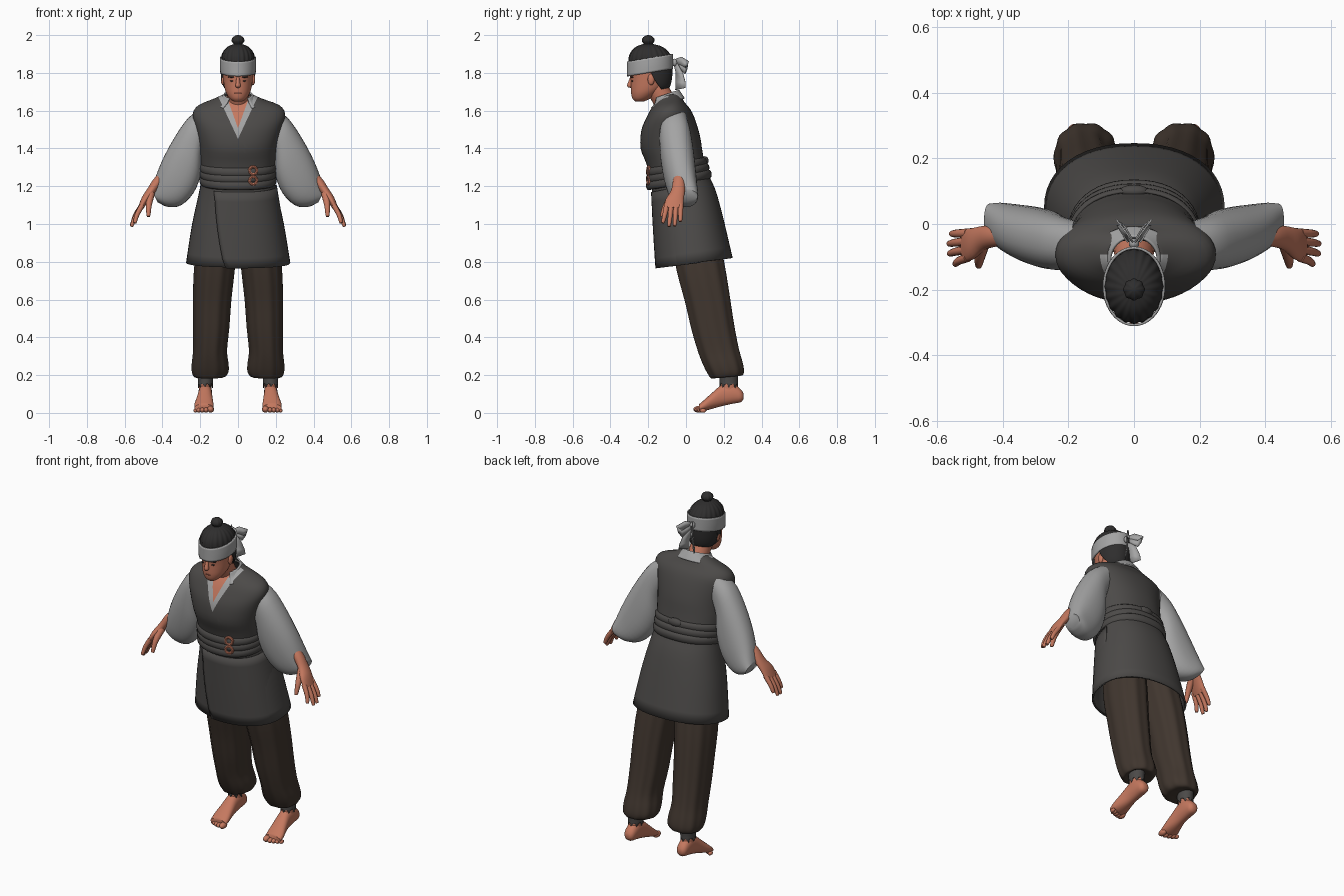
import bpy, bmesh, math
from mathutils import Vector, Matrix


def material(name, rgb):
    m = bpy.data.materials.new(name)
    m.diffuse_color = (*rgb, 1)
    return m


VEST = material("charcoal cloth", (0.072, 0.068, 0.065))
SHIRT = material("grey linen", (0.37, 0.37, 0.37))
SKIN = material("tan skin", (0.56, 0.19, 0.115))
PANTS = material("dark brown cloth", (0.052, 0.037, 0.028))
HAIR = material("black hair", (0.028, 0.027, 0.027))
LIPS = material("lips", (0.33, 0.10, 0.07))


def finish(name, bm, mat, thick=0):
    bmesh.ops.recalc_face_normals(bm, faces=bm.faces[:])
    me = bpy.data.meshes.new(name)
    bm.to_mesh(me)
    bm.free()
    me.materials.append(mat)
    for p in me.polygons:
        p.use_smooth = True
    me.set_sharp_from_angle(angle=math.radians(50))
    ob = bpy.data.objects.new(name, me)
    bpy.context.collection.objects.link(ob)
    if thick:
        mod = ob.modifiers.new("thickness", 'SOLIDIFY')
        mod.thickness, mod.offset = thick, 0
    return ob


# A section is a centre and two half-axis vectors, as nine numbers
def level(z, yf, yb, x0, x1, slope=0.0):
    ry = (yb - yf) / 2
    return ((x0 + x1) / 2, (yf + yb) / 2, z, (x1 - x0) / 2, 0, 0, 0, ry, slope * ry)


def refine(secs, k):
    out = []
    for i in range(len(secs) - 1):
        q = [secs[max(i - 1, 0)], secs[i], secs[i + 1], secs[min(i + 2, len(secs) - 1)]]
        for j in range(k):
            t = j / k
            out.append([0.5 * (2 * b + (c - a) * t + (2 * a - 5 * b + 4 * c - d) * t * t
                               + (3 * b - a - 3 * c + d) * t ** 3) for a, b, c, d in zip(*q)])
    return out + [list(secs[-1])]


def loft(name, secs, mat, n=32, k=3, arc=(0, 0, 360), caps=True, e=1.0,
         ripple=(0, 1), thick=0, zig=0, s=1):
    """Skin over sections; arc = start angle at first and last section, end angle."""
    bm = bmesh.new()
    secs = refine(secs, k)
    closed = arc[2] - arc[0] >= 360
    rows = []
    for i, q in enumerate(secs):
        c, a, b = Vector(q[:3]), Vector(q[3:6]), Vector(q[6:])
        t0 = arc[0] + (arc[1] - arc[0]) * i / (len(secs) - 1)
        row = []
        for j in range(n if closed else n + 1):
            th = math.radians(t0 + (arc[2] - t0) * j / n)
            r = 1 + ripple[0] * math.cos(ripple[1] * th)
            u, v = math.cos(th), math.sin(th)
            p = c + (a * math.copysign(abs(u) ** e, u) + b * math.copysign(abs(v) ** e, v)) * r
            if i == len(secs) - 1:
                p.z += zig * (j % 3 - 1)
            row.append(bm.verts.new((p.x * s, p.y, p.z)))
        rows.append(row)
    for r0, r1 in zip(rows, rows[1:]):
        for j in range(n):
            m = (j + 1) % len(r0)
            bm.faces.new((r0[j], r0[m], r1[m], r1[j]))
    if caps:
        bm.faces.new(rows[0][::-1])
        bm.faces.new(rows[-1])
    return finish(name, bm, mat, thick)


def tube(name, pts, radii, mat, s=1, n=12):
    pts = [Vector(p) for p in pts]
    d = (pts[-1] - pts[-2]).normalized()
    pts.append(pts[-1] + d * radii[-1] * 0.6)
    radii = list(radii) + [radii[-1] * 0.45]
    secs = []
    for i, p in enumerate(pts):
        d = pts[min(i + 1, len(pts) - 1)] - pts[max(i - 1, 0)]
        q = d.to_track_quat('Z', 'Y')
        secs.append((*p, *(q @ Vector((radii[i], 0, 0))), *(q @ Vector((0, radii[i], 0)))))
    return loft(name, secs, mat, n=n, k=3, s=s)


def ball(name, c, r, mat, n=16):
    bm = bmesh.new()
    bmesh.ops.create_uvsphere(bm, u_segments=n, v_segments=n // 2 + 2, radius=1,
                              matrix=Matrix.Translation(c) @ Matrix.Diagonal((*r, 1)))
    return finish(name, bm, mat)


def ribbon(name, pts, widths, mat, s=1):
    bm = bmesh.new()
    rows = [[bm.verts.new(((x + o * w[0]) * s, y + o * w[1], z + o * w[2])) for o in (-1, 1)]
            for (x, y, z), w in zip(pts, widths)]
    for a, b in zip(rows, rows[1:]):
        bm.faces.new((a[0], a[1], b[1], b[0]))
    return finish(name, bm, mat, 0.005)


# Vest with skirt: open at the hem, leaning forward
vest = loft("vest", [
    level(0.795, -0.15, 0.242, -0.27, 0.272, 0.125), level(1.0, -0.163, 0.192, -0.238, 0.238, 0.18),
    level(1.15, -0.172, 0.15, -0.205, 0.205, 0.2), level(1.25, -0.18, 0.105, -0.188, 0.188, 0.2),
    level(1.35, -0.205, 0.083, -0.195, 0.197, 0.2), level(1.43, -0.235, 0.07, -0.202, 0.206, 0.2),
    level(1.52, -0.232, 0.045, -0.222, 0.23, 0.2), level(1.58, -0.207, 0.02, -0.235, 0.245, 0.2),
    level(1.622, -0.182, -0.01, -0.208, 0.218, 0.2), level(1.655, -0.155, -0.028, -0.13, 0.13, 0.2),
    level(1.68, -0.14, -0.045, -0.075, 0.075, 0.2)], VEST, n=48, caps=False, e=0.9, thick=0.01)
vest.data.materials.append(SHIRT)
vest.data.materials.append(SKIN)
# V neck: cut slanted lines into the chest, colour the shirt and skin inside them
V = ((1.45, 0.47), (1.505, 0.36))
bm = bmesh.new()
bm.from_mesh(vest.data)
for apex, w in V:
    for s in (-1, 1):
        fs = [f for f in bm.faces if f.calc_center_median().z > 1.38 and f.calc_center_median().y < -0.08]
        geom = list({x for f in fs for x in (*f.verts, *f.edges)}) + fs
        bmesh.ops.bisect_plane(bm, geom=geom, plane_co=(0, 0, apex), plane_no=(s, 0, -w))
for f in bm.faces:
    c = f.calc_center_median()
    if c.y < -0.09:
        for i, (apex, w) in enumerate(V):
            if abs(c.x) < w * (c.z - apex):
                f.material_index = i + 1
bm.to_mesh(vest.data)
bm.free()

# Overlapping front flap of the skirt, its hidden edge sinking into the side
loft("skirt_flap", [
    level(1.20, -0.182, 0.135, -0.205, 0.203, 0.2), level(1.0, -0.172, 0.185, -0.243, 0.236, 0.18),
    level(0.79, -0.159, 0.232, -0.277, 0.269, 0.125)], VEST, n=24, arc=(-126, -101, 10),
    caps=False, e=0.9, thick=0.006)

# Folded sash around the waist, knot and two small rings
for i, z in enumerate((1.235, 1.27, 1.303)):
    loft("sash_fold", [level(z + dz, -0.197 - o, 0.097 + 0.012 * (2 - i) + o, -0.19 - o, 0.19 + o, 0.18)
                       for dz, o in ((-0.024, 0.0), (-0.014, 0.009), (0.008, 0.01), (0.02, 0.0))],
         VEST, n=48, k=2, caps=False, e=0.9, thick=0.008)
ball("sash_knot", (0, 0.1, 1.335), (0.045, 0.02, 0.024), VEST)
for z in (1.283, 1.23):
    bpy.ops.mesh.primitive_torus_add(location=(0.08, -0.198, z), rotation=(math.pi / 2, 0, 0.25),
                                     major_radius=0.02, minor_radius=0.008,
                                     major_segments=20, minor_segments=8)
    bpy.context.object.name = "sash_ring"
    bpy.context.object.data.materials.append(SKIN)

# Neck, collar and head
tube("neck", [(0, -0.08, 1.58), (0, -0.12, 1.66), (0, -0.17, 1.75)], (0.062, 0.057, 0.057), SKIN, n=24)
loft("collar", [level(1.635, -0.20, -0.01, -0.125, 0.125, 0.3), level(1.66, -0.18, -0.025, -0.092, 0.092, 0.35),
                level(1.685, -0.175, -0.04, -0.072, 0.072, 0.35)], SHIRT,
     arc=(-55, -45, 232), caps=False, thick=0.008)
loft("head", [level(z, f, b, -x, x) for z, f, b, x in (
    (1.648, -0.268, -0.225, 0.022), (1.663, -0.283, -0.19, 0.043), (1.69, -0.290, -0.15, 0.061),
    (1.72, -0.292, -0.115, 0.071), (1.76, -0.293, -0.095, 0.077), (1.81, -0.299, -0.085, 0.081),
    (1.86, -0.298, -0.085, 0.084), (1.90, -0.28, -0.11, 0.07))], SKIN, n=40)
tube("nose", [(0, -0.285, 1.782), (0, -0.295, 1.75), (0, -0.298, 1.73)], (0.008, 0.011, 0.014), SKIN)
ball("mouth", (0, -0.285, 1.694), (0.02, 0.007, 0.005), LIPS)
for s in (-1, 1):
    ball("eye", (0.033 * s, -0.284, 1.757), (0.011, 0.005, 0.004), HAIR)
    ball("eyebrow", (0.034 * s, -0.286, 1.778), (0.02, 0.008, 0.004), HAIR)
    ball("ear", (0.08 * s, -0.185, 1.765), (0.011, 0.018, 0.03), SKIN)

# Hair: combed cap, back of the head, sideburns, top knot
loft("hair_cap", [level(z, f, b, -x, x) for z, f, b, x in (
    (1.83, -0.302, -0.08, 0.086), (1.88, -0.302, -0.078, 0.088), (1.915, -0.287, -0.098, 0.076),
    (1.94, -0.26, -0.13, 0.052), (1.953, -0.225, -0.175, 0.02))], HAIR, n=120, ripple=(0.022, 20))
HAIR_BACK = [level(z, f, b, -x, x) for z, f, b, x in (
    (1.85, -0.30, -0.076, 0.087), (1.78, -0.295, -0.079, 0.085), (1.735, -0.27, -0.088, 0.075),
    (1.715, -0.24, -0.10, 0.06))]
loft("hair_back", HAIR_BACK, HAIR, n=60, arc=(-8, 35, 170), caps=False, thick=0.012)
loft("hair_side", HAIR_BACK, HAIR, n=60, arc=(10, 35, 188), caps=False, thick=0.011)
loft("top_knot", [level(z, -0.2 - r, -0.2 + r, -r, r) for z, r in (
    (1.94, 0.028), (1.952, 0.022), (1.968, 0.032), (1.984, 0.029), (1.995, 0.017), (2.0, 0.005))],
    HAIR, n=48, ripple=(0.05, 8))

# Headband with knot, bow loops and tails
loft("headband", [level(z, -0.308, -0.073, -x, x, 0.17) for z, x in
                  ((1.802, 0.09), (1.84, 0.092), (1.88, 0.091))], SHIRT, n=48, caps=False, thick=0.008)
ball("headband_knot", (0, -0.06, 1.855), (0.016, 0.016, 0.02), SHIRT)
for s in (-1, 1):
    ribbon("bow_loop", [(0.0, -0.06, 1.86), (0.025, -0.025, 1.863), (0.05, 0.01, 1.842),
                        (0.03, -0.005, 1.815), (0.0, -0.055, 1.85)],
           [(0, 0, 0.012), (0, 0, 0.022), (0.004, 0.004, 0.02), (0, 0, 0.02), (0, 0, 0.01)], SHIRT, s)
    ribbon("bow_tail", [(0.005, -0.055, 1.85), (0.018, -0.035, 1.80), (0.03, -0.028, 1.75), (0.035, -0.03, 1.715)],
           [(0.008, 0.01, 0), (0.012, 0.018, 0), (0.015, 0.025, 0), (0.016, 0.026, 0.006)], SHIRT, s)


# Arms, hands, legs and feet on both sides
def slab(x1, z1, x0, z0, yf, yb):
    return ((x0 + x1) / 2, (yf + yb) / 2, (z0 + z1) / 2, (x1 - x0) / 2, 0, (z1 - z0) / 2, 0, (yb - yf) / 2, 0)


def palm(x, z, t, yf, yb):
    return (x, (yf + yb) / 2, z, 0.88 * t, 0, 0.48 * t, 0, (yb - yf) / 2, 0)


for s in (-1, 1):
    loft("sleeve", [
        slab(0.19, 1.615, 0.17, 1.43, -0.13, 0.01), slab(0.265, 1.56, 0.19, 1.37, -0.14, 0.025),
        slab(0.335, 1.46, 0.198, 1.26, -0.135, 0.042), slab(0.39, 1.36, 0.235, 1.165, -0.118, 0.053),
        slab(0.425, 1.28, 0.30, 1.10, -0.095, 0.06), slab(0.447, 1.215, 0.37, 1.09, -0.07, 0.065),
        slab(0.458, 1.18, 0.425, 1.115, -0.05, 0.062)], SHIRT, n=32, e=0.88, s=s)
    # Forearm showing through the worn cuff, then the palm
    loft("forearm_and_palm", [
        palm(0.345, 1.29, 0.026, -0.06, 0.0), palm(0.415, 1.235, 0.027, -0.068, -0.005),
        palm(0.46, 1.175, 0.023, -0.08, -0.006), palm(0.492, 1.13, 0.02, -0.108, -0.012),
        palm(0.517, 1.082, 0.014, -0.117, -0.014)], SKIN, n=24, s=s)
    for y0, y1, x1, z1 in ((-0.102, -0.122, 0.545, 1.01), (-0.078, -0.09, 0.562, 0.992),
                           (-0.053, -0.06, 0.563, 0.994), (-0.028, -0.03, 0.556, 1.018)):
        tube("finger", [(0.507, y0, 1.10), ((0.515 + x1) / 2 + 0.004, (y0 + y1) / 2, (1.09 + z1) / 2),
                        (x1, y1, z1)], (0.014, 0.0125, 0.0095), SKIN, s)
    tube("thumb", [(0.462, -0.06, 1.16), (0.472, -0.105, 1.10), (0.474, -0.127, 1.045)],
         (0.022, 0.016, 0.01), SKIN, s)
    loft("trouser_leg", [
        level(0.98, -0.09, 0.16, 0.0, 0.20, 0.15), level(0.77, -0.05, 0.205, 0.018, 0.23, 0.15),
        level(0.60, -0.005, 0.233, 0.037, 0.236, 0.15), level(0.45, 0.03, 0.256, 0.048, 0.236, 0.15),
        level(0.33, 0.065, 0.28, 0.06, 0.236, 0.12), level(0.26, 0.092, 0.30, 0.052, 0.243, 0.1),
        level(0.215, 0.115, 0.308, 0.053, 0.242, 0.1), level(0.19, 0.135, 0.30, 0.075, 0.23, 0.1),
        level(0.195, 0.17, 0.275, 0.125, 0.215, 0.1)], PANTS, n=60, e=0.92, ripple=(0.022, 10), s=s)
    loft("ankle_wrap", [level(0.21, 0.18, 0.275, 0.133, 0.212), level(0.17, 0.181, 0.272, 0.135, 0.21),
                        level(0.15, 0.181, 0.272, 0.136, 0.21)], VEST, n=24, caps=False,
         thick=0.005, zig=0.018, s=s)
    loft("ankle", [level(0.25, 0.185, 0.27, 0.138, 0.207), level(0.16, 0.186, 0.268, 0.14, 0.206),
                   level(0.10, 0.17, 0.28, 0.14, 0.208)], SKIN, n=24, s=s)
    loft("foot", [(x, y, (z0 + z1) / 2, w, 0, 0, 0, 0, (z1 - z0) / 2) for x, y, z0, z1, w in (
        (0.173, 0.305, 0.075, 0.10, 0.014), (0.173, 0.29, 0.057, 0.125, 0.03), (0.173, 0.245, 0.048, 0.155, 0.036),
        (0.174, 0.19, 0.036, 0.148, 0.037), (0.177, 0.14, 0.022, 0.108, 0.044),
        (0.18, 0.10, 0.011, 0.072, 0.051), (0.18, 0.07, 0.006, 0.046, 0.05))], SKIN, n=24, e=0.9, s=s)
    for x, y, r in ((0.145, 0.068, 0.018), (0.169, 0.067, 0.014), (0.189, 0.073, 0.0135),
                    (0.208, 0.08, 0.013), (0.225, 0.09, 0.011)):
        ball("toe", (x * s, y, r + 0.001), (r, r * 1.6, r), SKIN, 12)
